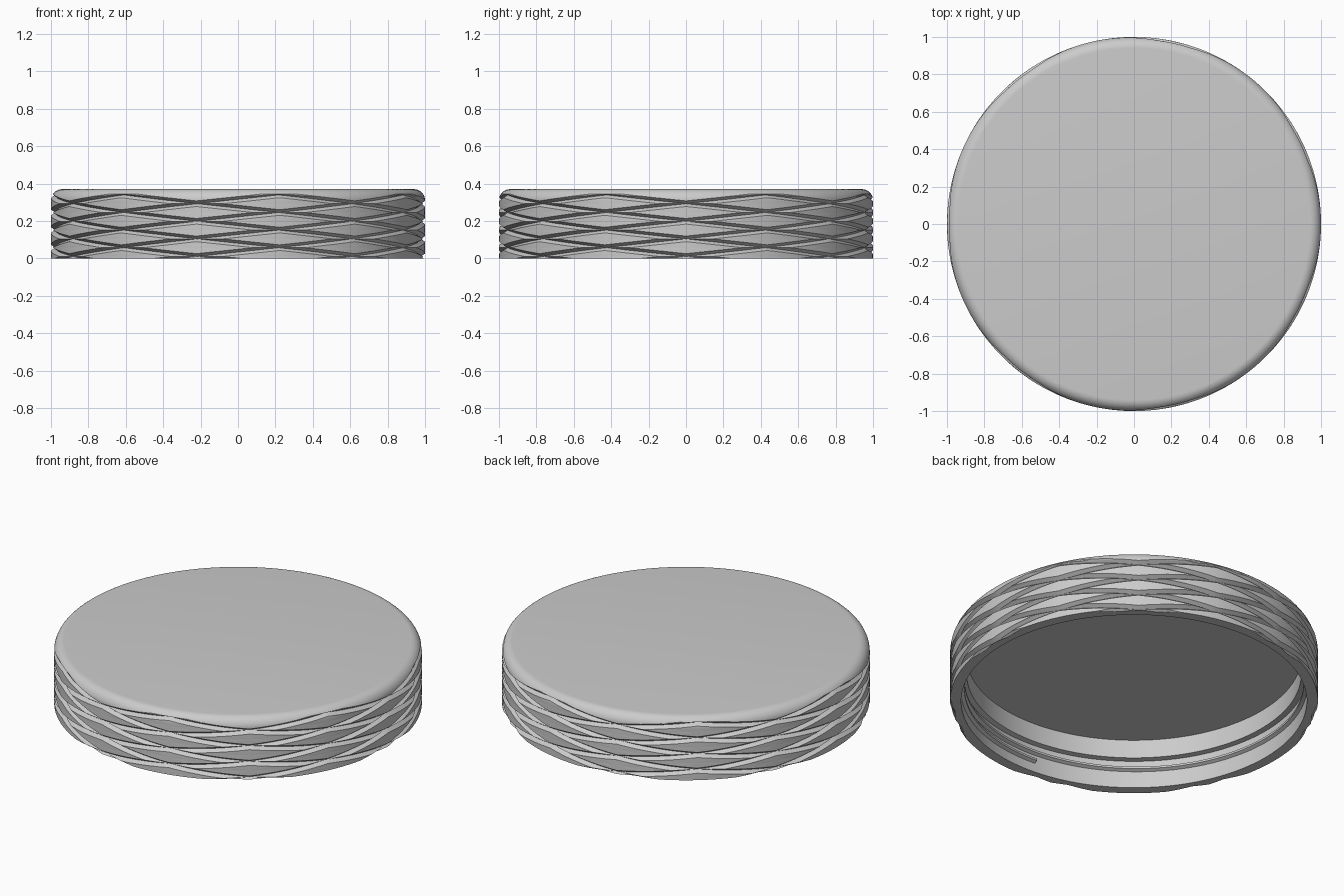
import bpy, bmesh, math

cube = bpy.data.objects.get("Cube")
if cube:
    bpy.data.objects.remove(cube, do_unlink=True)

HEIGHT, FILLET = 0.37, 0.06
STEP = math.pi / 7            # half of one diamond's width
RISE, BASE = 0.047, 0.01      # half of one diamond's height, lowest crossing
TOP_NODE = 7                  # row of the highest crossings
DEPTH, EDGE, SUBS = 0.022, 0.16, 12
BORE, UPPER_BORE = 0.94, 0.91

grey = bpy.data.materials.new("plain grey")
grey.use_nodes = True
colour = (0.6, 0.6, 0.6, 1)
grey.diffuse_color = colour
grey.node_tree.nodes["Principled BSDF"].inputs["Base Color"].default_value = colour


def polar(r, a, z):
    return (r * math.cos(a), r * math.sin(a), z)


def finish(bm, name):
    bmesh.ops.recalc_face_normals(bm, faces=bm.faces)
    mesh = bpy.data.meshes.new(name)
    bm.to_mesh(mesh)
    bm.free()
    mesh.materials.append(grey)
    ob = bpy.data.objects.new(name, mesh)
    bpy.context.collection.objects.link(ob)
    bpy.ops.object.select_all(action='DESELECT')
    ob.select_set(True)
    bpy.context.view_layer.objects.active = ob
    bpy.ops.object.shade_smooth_by_angle(angle=math.radians(30))
    return ob


def groove(u, v, row):
    """Groove depth, 0 to 1, inside one diamond cell."""
    if row >= TOP_NODE:                       # plain band, only the groove tip
        return max(0, 1 - (u + v) / EDGE)
    sides = [u, v] if row == TOP_NODE - 1 else [u, v, 1 - u, 1 - v]
    return max(0, 1 - min(sides) / EDGE)


# Outer wall: a lattice of diamond cells with V grooves along their sides
cuts = [0, EDGE / 2] + [EDGE + (1 - 2 * EDGE) * i / SUBS for i in range(SUBS + 1)]
cuts += [1 - EDGE / 2, 1]
n = len(cuts)
bm = bmesh.new()
for row in range(-2, TOP_NODE + 1):
    for col in range(14):
        if (row + col) % 2:
            continue
        grid = []
        for u in cuts:
            for v in cuts:
                r = 1 - DEPTH * groove(u, v, row)
                grid.append(bm.verts.new(polar(r, (col + u - v) * STEP,
                                               BASE + RISE * (row + u + v))))
        for i in range(n - 1):
            for j in range(n - 1):
                a, b = grid[i * n + j], grid[(i + 1) * n + j]
                c, d = grid[(i + 1) * n + j + 1], grid[i * n + j + 1]
                # split each quad so the creases stay crisp at the crossings
                if (i < n // 2) == (j < n // 2):
                    bm.faces.new((a, b, c))
                    bm.faces.new((a, c, d))
                else:
                    bm.faces.new((a, b, d))
                    bm.faces.new((b, c, d))
bmesh.ops.remove_doubles(bm, verts=bm.verts, dist=0.0002)


def slice_at(z, **clear):
    bmesh.ops.bisect_plane(bm, geom=bm.verts[:] + bm.edges[:] + bm.faces[:], dist=1e-5,
                           plane_co=(0, 0, z), plane_no=(0, 0, 1), **clear)


# Trim the wall and round its upper edge
slice_at(0, clear_inner=True)
slice_at(HEIGHT, clear_outer=True)
for i in range(8):
    slice_at(HEIGHT - FILLET * (1 - math.sin(i * math.pi / 16)))
for v in bm.verts:
    t = min(FILLET, max(0, v.co.z - HEIGHT + FILLET))
    limit = 1 - FILLET + math.sqrt(FILLET ** 2 - t ** 2)
    r = math.hypot(v.co.x, v.co.y)
    if r > limit:
        v.co.x *= limit / r
        v.co.y *= limit / r

# Flat top and bottom rim
border = [e for e in bm.edges if e.is_boundary]
top = [e for e in border if e.verts[0].co.z > HEIGHT / 2]
bottom = [e for e in border if e.verts[0].co.z < HEIGHT / 2]
bmesh.ops.contextual_create(bm, geom=top)
inner = {}
for e in bottom:
    quad = list(e.verts)
    for v in reversed(e.verts[:]):
        if v not in inner:
            inner[v] = bm.verts.new(polar(BORE, math.atan2(v.co.y, v.co.x), 0))
        quad.append(inner[v])
    bm.faces.new(quad)
finish(bm, "knurled_lid_shell")

# Stepped inner wall and ceiling
profile = [(BORE, 0), (BORE, 0.165), (UPPER_BORE, 0.17), (UPPER_BORE, 0.28)]
SEG = 192
bm = bmesh.new()
rings = [[bm.verts.new(polar(r, i * math.tau / SEG, z)) for i in range(SEG)]
         for r, z in profile]
for low, high in zip(rings, rings[1:]):
    for i in range(SEG):
        k = (i + 1) % SEG
        bm.faces.new((low[k], low[i], high[i], high[k]))
bm.faces.new(rings[-1])
lining = finish(bm, "inner_lining")
# The lining is seen from inside the cavity, so it faces inward and down
if max(lining.data.polygons, key=lambda p: p.area).normal.z > 0:
    lining.data.flip_normals()

# Screw thread winding up the inner wall
TURNS, PITCH, COUNT = 1.5, 0.05, 240
section = [(0.945, -0.018), (0.921, -0.006), (0.921, 0.006), (0.945, 0.018)]
bm = bmesh.new()
previous = None
for i in range(COUNT + 1):
    t = TURNS * i / COUNT
    a = math.radians(-95) + t * math.tau
    ring = [bm.verts.new(polar(r, a, 0.07 + PITCH * t + z)) for r, z in section]
    if previous:
        for k in range(4):
            m = (k + 1) % 4
            bm.faces.new((previous[k], previous[m], ring[m], ring[k]))
    else:
        bm.faces.new(ring)
    previous = ring
bm.faces.new(previous)
finish(bm, "screw_thread")
